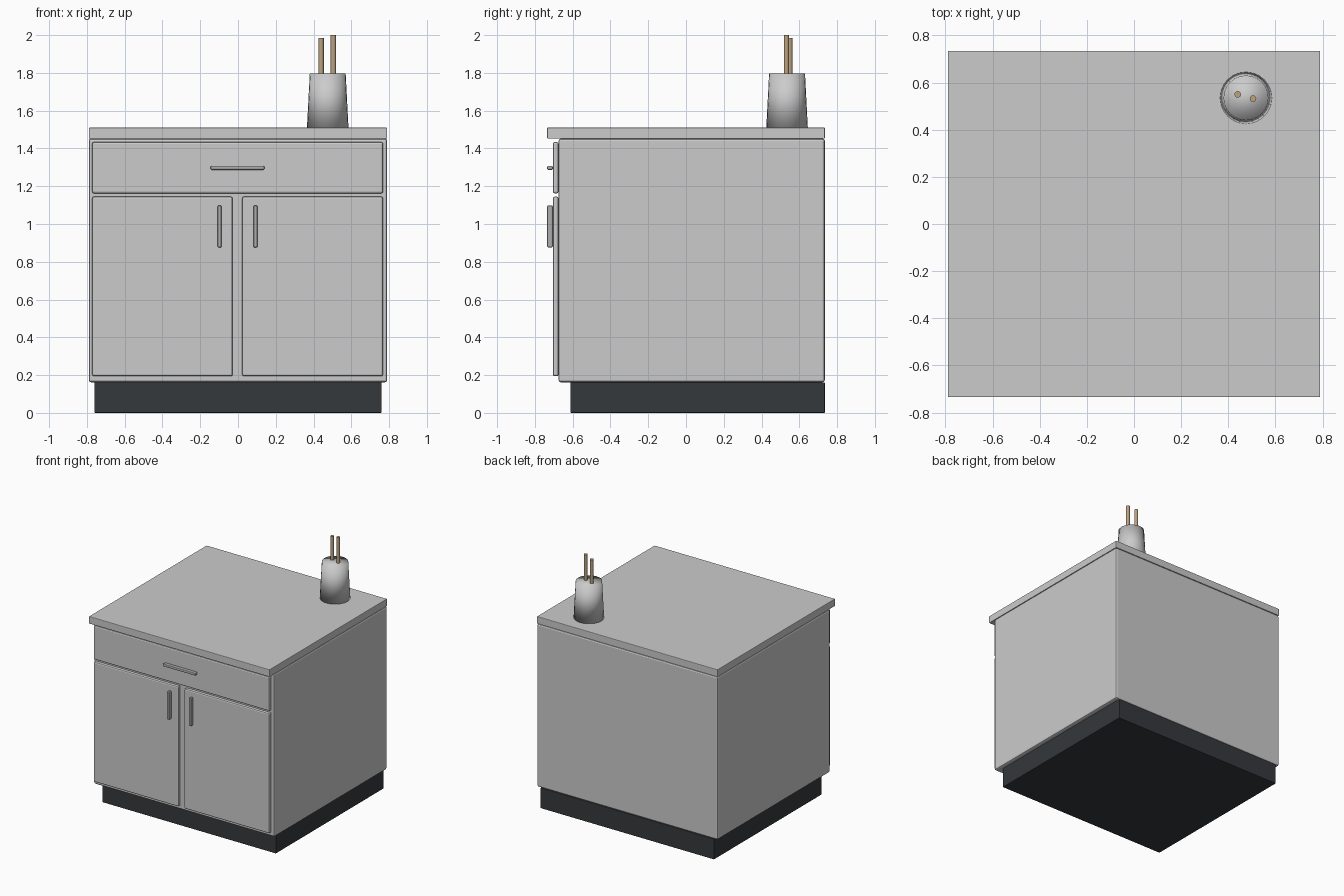
import bpy

if "Cube" in bpy.data.objects:
    bpy.data.objects.remove(bpy.data.objects["Cube"])


def material(name, color):
    m = bpy.data.materials.new(name)
    m.diffuse_color = (*color, 1)
    m.use_nodes = True
    m.node_tree.nodes["Principled BSDF"].inputs["Base Color"].default_value = m.diffuse_color
    return m


def box(name, x, y, z, bevel=0.0, mat=None):
    """Box from (min, max) ranges with an optional rounded edge."""
    size = [r[1] - r[0] for r in (x, y, z)]
    bpy.ops.mesh.primitive_cube_add(size=1, location=[sum(r) / 2 for r in (x, y, z)])
    ob = bpy.context.object
    ob.name = name
    ob.scale = size
    bpy.ops.object.transform_apply(location=False, rotation=False, scale=True)
    if bevel:
        mod = ob.modifiers.new("rounded_edges", "BEVEL")
        mod.width = bevel
        mod.segments = 2
    if mat:
        ob.data.materials.append(mat)
    return ob


dark = material("dark_plinth", (0.035, 0.04, 0.045))
wood = material("wood", (0.50, 0.36, 0.22))
metal = material("handle_metal", (0.42, 0.42, 0.43))

# Cabinet shell
box("plinth", (-0.76, 0.76), (-0.612, 0.735), (0, 0.162), 0.004, dark)
box("cabinet_body", (-0.79, 0.79), (-0.675, 0.735), (0.162, 1.452), 0.012)
box("countertop", (-0.79, 0.79), (-0.735, 0.735), (1.452, 1.51), 0.004)

# Drawer and its pull
front, back, pull = -0.705, -0.675, -0.735
box("drawer_front", (-0.772, 0.768), (front, back), (1.162, 1.434), 0.01)
box("drawer_handle", (-0.145, 0.14), (pull, front), (1.287, 1.308), 0.006, metal)

# Pair of doors with upright pulls
for side, door_x, pull_x in (("left", (-0.772, -0.028), (-0.108, -0.087)),
                             ("right", (0.022, 0.768), (0.082, 0.103))):
    box(side + "_door", door_x, (front, back), (0.194, 1.145), 0.01)
    box(side + "_door_handle", pull_x, (pull, front), (0.876, 1.098), 0.006, metal)

# Tapered utensil pot on the counter
bpy.ops.mesh.primitive_cone_add(vertices=24, radius1=0.11, radius2=0.095, depth=0.29,
                                location=(0.475, 0.535, 1.653))
pot = bpy.context.object
pot.name = "utensil_pot"
bpy.ops.object.shade_smooth()

# Wooden utensil handles
for i, (x, y, top) in enumerate(((0.44, 0.55, 1.985), (0.505, 0.532, 2.0))):
    bottom = 1.70
    bpy.ops.mesh.primitive_cylinder_add(vertices=12, radius=0.014, depth=top - bottom,
                                        location=(x, y, (top + bottom) / 2))
    stick = bpy.context.object
    stick.name = f"utensil_{i + 1}"
    stick.data.materials.append(wood)
    bpy.ops.object.shade_smooth_by_angle()
